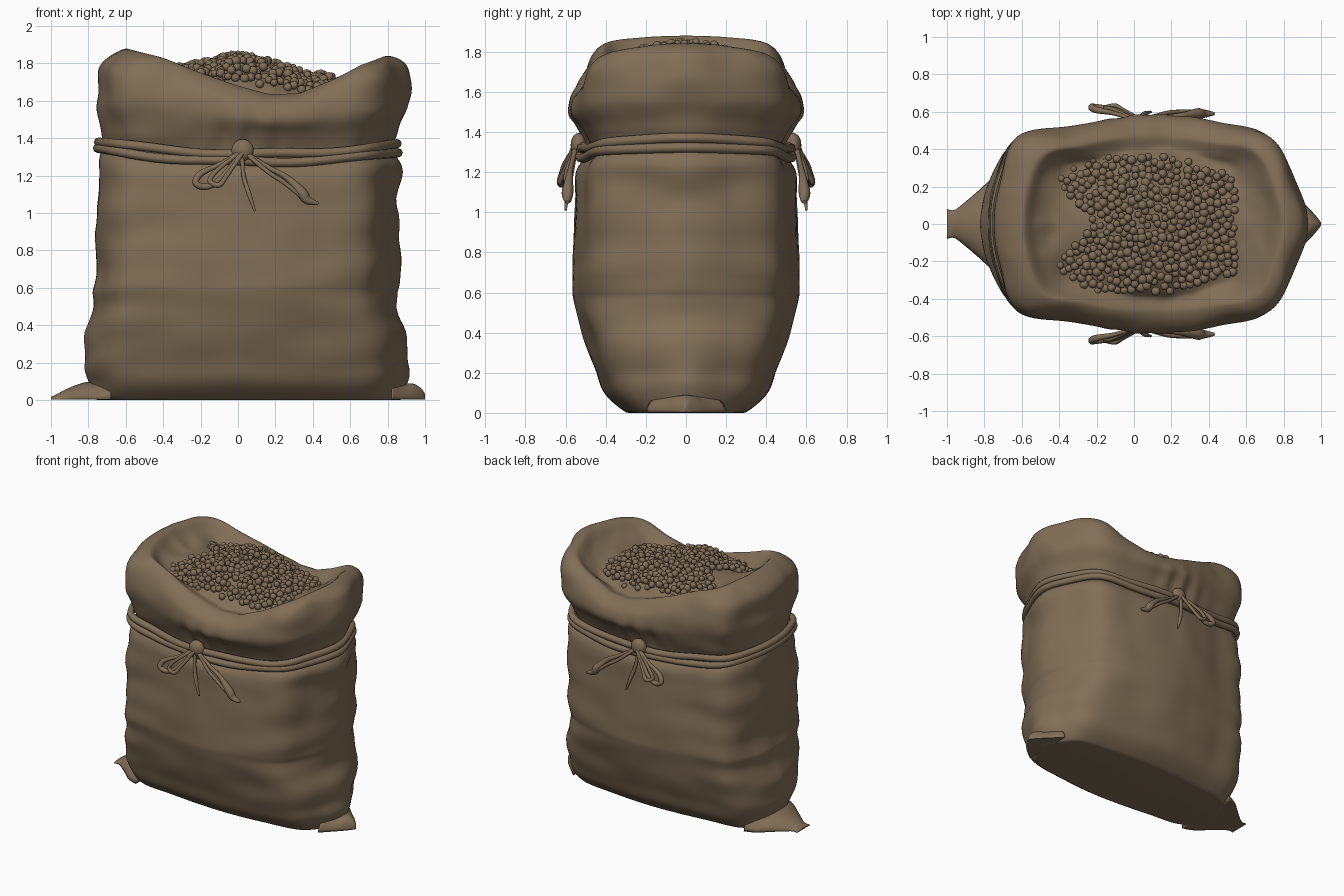
import bpy, bmesh, math, random
from mathutils import Vector, Matrix, noise

random.seed(4)
if "Cube" in bpy.data.objects:
    bpy.data.objects.remove(bpy.data.objects["Cube"])

cloth = bpy.data.materials.new("burlap brown")
cloth.use_nodes = True
BROWN = (0.22, 0.157, 0.095, 1)
cloth.diffuse_color = BROWN
cloth.node_tree.nodes["Principled BSDF"].inputs["Base Color"].default_value = BROWN


def spline(pts, t, closed=False):
    """Catmull-Rom value through equally spaced rows."""
    n = len(pts)
    i = math.floor(t)
    f = t - i
    pick = (lambda k: pts[k % n]) if closed else (lambda k: pts[max(0, min(n - 1, k))])
    return [b + 0.5 * f * (c - a + f * (2 * a - 5 * b + 4 * c - d + f * (3 * (b - c) + d - a)))
            for a, b, c, d in zip(pick(i - 1), pick(i), pick(i + 1), pick(i + 2))]


def ramp(keys, x):
    """Smoothed interpolation over sorted (x, value) keys."""
    if x <= keys[0][0]:
        return keys[0][1]
    for (a, va), (b, vb) in zip(keys, keys[1:]):
        if x <= b:
            f = (x - a) / (b - a)
            return va + (vb - va) * f
    return keys[-1][1]


def finish(name, bm):
    bmesh.ops.recalc_face_normals(bm, faces=bm.faces)
    me = bpy.data.meshes.new(name)
    bm.to_mesh(me)
    bm.free()
    me.materials.append(cloth)
    for p in me.polygons:
        p.use_smooth = True
    ob = bpy.data.objects.new(name, me)
    bpy.context.collection.objects.link(ob)
    return ob


def loft(name, rings):
    """Skin a stack of equal closed rings and cap both ends."""
    bm = bmesh.new()
    rows = [[bm.verts.new(p) for p in r] for r in rings]
    n = len(rows[0])
    for a, b in zip(rows, rows[1:]):
        for i in range(n):
            j = (i + 1) % n
            bm.faces.new((a[i], a[j], b[j], b[i]))
    bm.faces.new(rows[0])
    bm.faces.new(rows[-1])
    return finish(name, bm)


def cord(name, pts, radius, closed=False, flat=1.0):
    """Round or flattened cord along a smooth path."""
    cu = bpy.data.curves.new(name, 'CURVE')
    cu.dimensions = '3D'
    cu.bevel_depth = radius
    cu.bevel_resolution = 2
    cu.use_fill_caps = True
    steps = 1 if closed else 6
    path = pts if closed else [spline(pts, k / steps) for k in range((len(pts) - 1) * steps + 1)]
    sp = cu.splines.new('POLY')
    sp.points.add(len(path) - 1)
    for k, (q, p) in enumerate(zip(sp.points, path)):
        q.co = (p[0], p[1], p[2], 1)
        q.radius = p[3] if len(p) > 3 else 1
    sp.use_cyclic_u = closed
    sp.use_smooth = True
    cu.materials.append(cloth)
    ob = bpy.data.objects.new(name, cu)
    bpy.context.collection.objects.link(ob)
    return ob


# Cross-section of the sack: flat faces, blunt right end, pointed left end
HALF = [(1, 0), (.92, .42), (.77, .8), (.45, .93), (.1, 1), (-.2, .98), (-.52, .9), (-.83, .8), (-.96, .42), (-1, 0)]
SECTION = HALF + [(u, -v) for u, v in HALF[-2:0:-1]]
COUNT = 144


def outline(x0, x1, hy, grow=0.0):
    for k in range(COUNT):
        u, v = spline(SECTION, k * len(SECTION) / COUNT, True)
        yield ((x0 + x1) / 2 + u * ((x1 - x0) / 2 + grow), v * (hy + grow))


CREST = [(-.6, 1.88), (-.4, 1.83), (-.2, 1.75), (0, 1.68), (.17, 1.635), (.33, 1.64), (.5, 1.71), (.65, 1.79), (.8, 1.84)]
BED = [(-.45, 1.75), (-.2, 1.78), (0, 1.83), (.2, 1.78), (.35, 1.73), (.55, 1.7)]
NECK = 1.42


def bed(x, y):
    return ramp(BED, x) - 0.85 * y * y


# Sack rings: height, x min, x max, half depth, share of crest, share of filling
RINGS = [
    (0, -.72, .84, .27, 0, 0), (.01, -.77, .88, .31, 0, 0), (.09, -.79, .9, .4, 0, 0),
    (.2, -.82, .92, .45, 0, 0), (.4, -.8, .88, .515, 0, 0), (.56, -.785, .85, .555, 0, 0),
    (.65, -.77, .87, .565, 0, 0), (.9, -.76, .86, .56, 0, 0), (1.15, -.755, .865, .55, 0, 0),
    (1.24, -.745, .86, .53, 0, 0), (1.31, -.715, .82, .485, 0, 0), (NECK, -.73, .86, .53, 0, 0),
    (NECK, -.76, .905, .58, .33, 0), (NECK, -.755, .92, .575, .65, 0), (NECK, -.7, .91, .53, .88, 0),
    (NECK, -.6, .82, .47, 1, 0), (NECK, -.51, .72, .41, .96, .3), (NECK, -.39, .58, .36, .9, .85),
    (NECK, -.25, .4, .25, .9, 1), (NECK, .05, .1, .02, .9, 1)]


def tie_height(x):
    return 1.295 + 0.09 * x * x - 0.02 * x


def sack_point(x, y, z, a, b):
    crest = z + a * (ramp(CREST, x) - NECK)
    zz = crest * (1 - b) + bed(x, y) * b
    # Neck follows the sagging cord
    zz += (tie_height(x) - 1.31) * math.exp(-((zz - 1.31) / .1) ** 2) * (1 - b)
    # Cloth creases, calmer on the faces than at the ends
    side = min(1, abs(x - .05) / .8) ** 2
    fold = noise.noise(Vector((x * 2.2, abs(y) * 2, zz * 7))) * (.008 + .022 * side)
    fold += noise.noise(Vector((x * 5, abs(y) * 5, zz * 3 + 8))) * .008
    # Pleats gathered at the knot
    fold += .016 * math.cos(x * 42) * math.exp(-(x / .2) ** 2 - ((zz - 1.42) / .1) ** 2)
    fold *= min(1, zz / .2) * (1 - b)
    d = Vector((x - .06, y * 1.5)).normalized()
    pleat = .015 * noise.noise(Vector((x * 9, abs(y) * 9, 3))) * min(1, 4 * a * (1 - a) + b * (1 - b) * 3)
    return (x + d.x * fold, y + d.y * fold, zz + pleat)


rings = []
STEP = 6
for k in range((len(RINGS) - 1) * STEP + 1):
    z, x0, x1, hy, a, b = spline(RINGS, k / STEP)
    rings.append([sack_point(x, y, max(0, z), a, min(1, max(0, b))) for x, y in outline(x0, x1, hy)])
loft("sack_body", rings)

# Heaped filling, with a bay where the cloth folds in at the right end
bm = bmesh.new()
placed = []
for _ in range(9000):
    x, y = random.uniform(-.4, .54), random.uniform(-.36, .36)
    if x < -.4 + max(0, .2 - abs(y)) or abs(y) > .36 - max(0, x - .2) * .3:
        continue
    if all((x - p) ** 2 + (y - q) ** 2 > .031 ** 2 for p, q in placed):
        placed.append((x, y))
        z = bed(x, y) + random.uniform(-.005, .03)
        bmesh.ops.create_icosphere(bm, subdivisions=2, radius=random.uniform(.019, .027),
                                   matrix=Matrix.Translation((x, y, z)))
finish("grain_heap", bm)

# Two cords round the neck
for n, (lift, grow) in enumerate([(.022, .03), (-.02, .036)]):
    pts = [(x, y, tie_height(x) + lift + .006 * math.sin(x * 9 + n * 2)) for x, y in outline(-.715, .82, .49, grow)]
    cord(f"neck_cord_{n + 1}", pts, .025, True)

# Bow on the front and back: paths of x, depth, height, thickness
BOW = {
    "wide_loop": [(.02, .55, 1.33, 1), (-.1, .59, 1.26, 1), (-.2, .61, 1.21, 1.5), (-.225, .625, 1.16, 1.6),
                  (-.17, .62, 1.14, 1.5), (-.1, .61, 1.18, 1.2), (.02, .56, 1.32, 1)],
    "small_loop": [(.02, .55, 1.33, 1), (-.11, .61, 1.23, 1), (-.15, .62, 1.17, 1.2), (-.1, .63, 1.15, 1.2),
                   (-.06, .61, 1.2, 1), (.03, .56, 1.33, 1)],
    "short_tail": [(.02, .55, 1.32, 1), (.03, .57, 1.2, 1), (.06, .59, 1.1, 1.1), (.09, .6, 1.01, .5)],
    "long_tail": [(.04, .55, 1.32, 1), (.17, .57, 1.24, 1.1), (.26, .58, 1.19, 1.4), (.34, .59, 1.11, 2.4),
                  (.37, .59, 1.07, 2), (.43, .59, 1.05, .7)],
    "cross_tail": [(.04, .55, 1.32, 1), (.16, .59, 1.22, 1), (.25, .6, 1.16, 1), (.36, .6, 1.07, .8)],
}
for face, s in (("front", -1), ("back", 1)):
    for part, path in BOW.items():
        cord(f"{face}_{part}", [(x, s * y, z, r) for x, y, z, r in path], .012)
    bm = bmesh.new()
    bmesh.ops.create_uvsphere(bm, u_segments=20, v_segments=12, radius=1,
                              matrix=Matrix.Translation((.025, s * .535, 1.335)) @ Matrix.Diagonal((.06, .04, .06, 1)))
    finish(f"{face}_knot", bm)

# Flattened bottom corners: x, half depth, height
EARS = {
    "right_corner": [(-.68, .27, .15), (-.76, .24, .105), (-.83, .18, .09), (-.9, .12, .065), (-.96, .075, .035), (-1, .08, .014)],
    "left_corner": [(.82, .2, .12), (.89, .13, .09), (.94, .08, .085), (.98, .035, .06), (1, .008, .03)],
}
for name, rows in EARS.items():
    rings = []
    for k in range((len(rows) - 1) * 4 + 1):
        x, hy, h = spline(rows, k / 4)
        ring = []
        for i in range(32):
            w = i * math.tau / 32
            ring.append((x, hy * math.cos(w), h * max(0, math.sin(w)) + .002))
        rings.append(ring)
    loft(name, rings)
